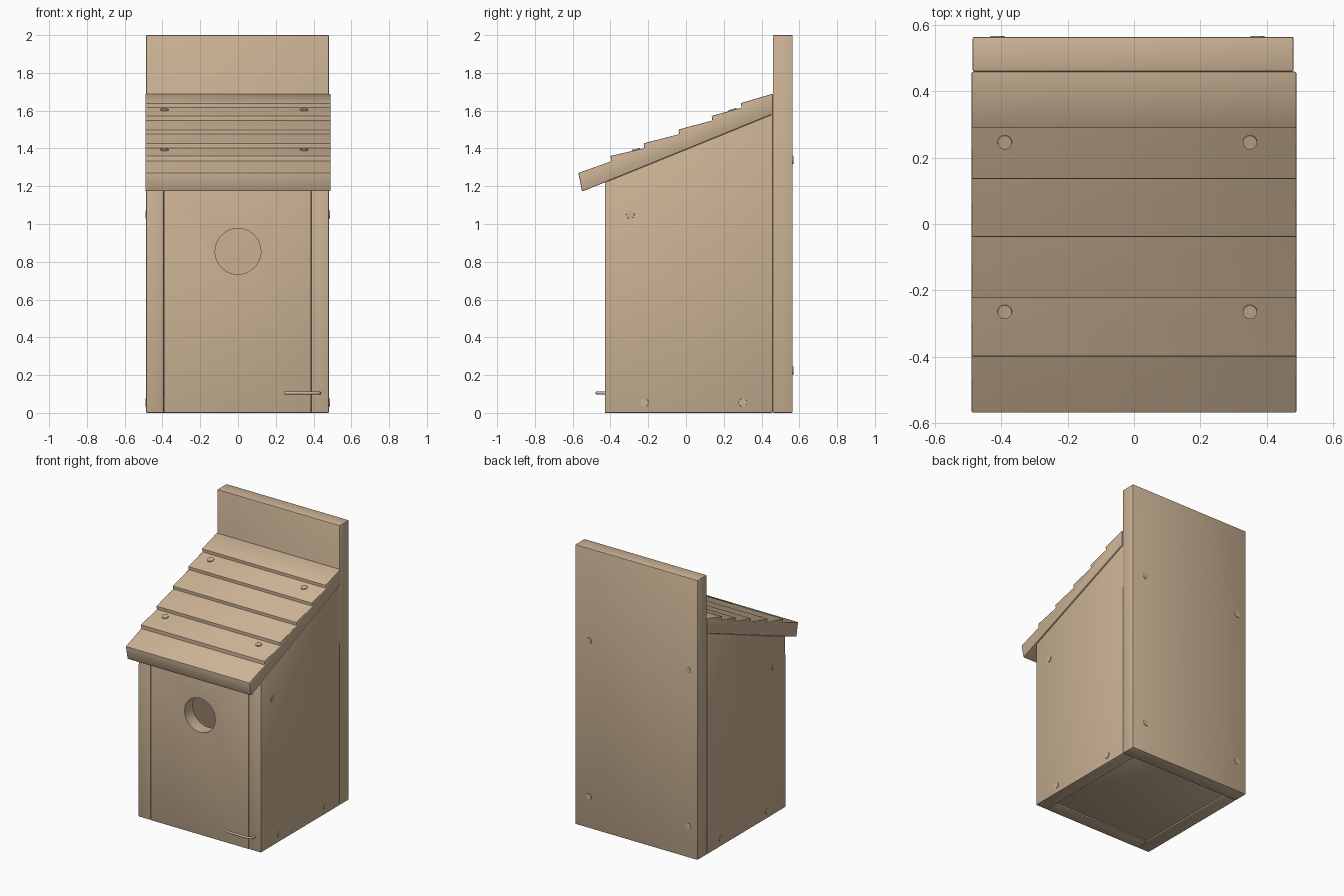
import bpy, bmesh, math
from mathutils import Vector, Matrix

if "Cube" in bpy.data.objects:
    bpy.data.objects.remove(bpy.data.objects["Cube"], do_unlink=True)

wood = bpy.data.materials.new("natural wood")
wood.use_nodes = True
COLOUR = (0.60, 0.45, 0.30, 1)
wood.diffuse_color = COLOUR
bsdf = next(n for n in wood.node_tree.nodes if n.type == "BSDF_PRINCIPLED")
bsdf.inputs["Base Color"].default_value = COLOUR
bsdf.inputs["Roughness"].default_value = 0.8


def finish(name, bm):
    bmesh.ops.recalc_face_normals(bm, faces=bm.faces)
    mesh = bpy.data.meshes.new(name)
    bm.to_mesh(mesh)
    bm.free()
    mesh.materials.append(wood)
    obj = bpy.data.objects.new(name, mesh)
    bpy.context.collection.objects.link(obj)
    return obj


def activate(obj):
    bpy.ops.object.select_all(action="DESELECT")
    obj.select_set(True)
    bpy.context.view_layer.objects.active = obj


def smooth(obj):
    activate(obj)
    bpy.ops.object.shade_smooth_by_angle(angle=math.radians(35))


def board(name, profile, x0, x1, bevel=0.006):
    """Extrude a (y, z) outline along x and soften its edges."""
    bm = bmesh.new()
    face = bm.faces.new([bm.verts.new((x0, y, z)) for y, z in profile])
    ext = bmesh.ops.extrude_face_region(bm, geom=[face])
    verts = [v for v in ext["geom"] if isinstance(v, bmesh.types.BMVert)]
    bmesh.ops.translate(bm, verts=verts, vec=(x1 - x0, 0, 0))
    obj = finish(name, bm)
    mod = obj.modifiers.new("soft edges", "BEVEL")
    mod.width, mod.segments = bevel, 2
    activate(obj)
    bpy.ops.object.modifier_apply(modifier=mod.name)
    return obj


def peg(name, pos, normal, radius=0.022, depth=0.012):
    """Short round disc centred on pos, facing along normal."""
    bm = bmesh.new()
    turn = Vector(normal).to_track_quat("Z", "Y").to_matrix().to_4x4()
    bmesh.ops.create_cone(bm, cap_ends=True, segments=32, radius1=radius, radius2=radius * 0.96,
                          depth=depth, matrix=Matrix.Translation(pos) @ turn)
    return finish(name, bm)


FRONT, BACK, WALL = -0.43, 0.46, 0.095
LEFT, RIGHT = 0.482, -0.487


def under_roof(y):
    return 1.395 + 0.406 * y


# Walls and floor
smooth(board("back_board", [(BACK, 0), (0.565, 0), (0.565, 2), (BACK, 2)], RIGHT, LEFT))
side = [(FRONT, 0), (BACK, 0), (BACK, under_roof(BACK)), (FRONT, under_roof(FRONT))]
smooth(board("right_wall", side, RIGHT, RIGHT + WALL))
smooth(board("left_wall", side, LEFT - WALL, LEFT))
inner = FRONT + WALL
smooth(board("floor", [(inner, 0.008), (BACK, 0.008), (BACK, 0.1), (inner, 0.1)],
             RIGHT + WALL, LEFT - WALL, 0.004))

# Front door with a round entrance
door = board("front_door", [(FRONT, 0), (inner, 0), (inner, under_roof(inner)), (FRONT, under_roof(FRONT))],
             RIGHT + WALL + 0.002, LEFT - WALL - 0.002, 0.004)
cutter = peg("entrance_cutter", (0, FRONT, 0.855), (0, -1, 0), 0.124, 0.4)
cutter.hide_render = True
cut = door.modifiers.new("entrance", "BOOLEAN")
cut.object, cut.solver = cutter, "EXACT"
activate(door)
bpy.ops.object.modifier_apply(modifier=cut.name)
bpy.data.objects.remove(cutter, do_unlink=True)
smooth(door)

# Stepped roof: each lap ends low and the next begins a little higher
laps = [(-0.57, 1.27), (-0.40, 1.36), (-0.225, 1.427), (-0.04, 1.50), (0.135, 1.572), (0.29, 1.64)]
ends = [(-0.396, 1.332), (-0.22, 1.402), (-0.035, 1.476), (0.14, 1.548), (0.295, 1.616), (BACK, 1.69)]
outline = [(BACK, under_roof(BACK)), (-0.55, under_roof(-0.55))]
for lap, end in zip(laps, ends):
    outline += [lap, end]
smooth(board("roof", outline, -0.49, 0.49, 0.005))

# Screw heads on the walls, back and roof
for name, x, sign in (("left", LEFT, 1), ("right", RIGHT, -1)):
    for y, z in ((-0.295, 1.05), (-0.22, 0.055), (0.30, 0.055)):
        smooth(peg(name + "_wall_screw", (x, y, z), (sign, 0, 0), depth=0.008))
for x in (-0.412, 0.373):
    for z in (0.225, 1.34):
        smooth(peg("back_screw", (x, 0.564, z), (0, 1, 0), depth=0.008))
for y, z in ((-0.265, 1.411), (0.247, 1.604)):
    for x in (-0.39, 0.35):
        # Sit each head on the lap beneath it
        i = max(k for k, lap in enumerate(laps) if lap[0] < y)
        (ya, za), (yb, zb) = laps[i], ends[i]
        slope = (zb - za) / (yb - ya)
        height = za + slope * (y - ya)
        smooth(peg("roof_screw", (x, y, height), (0, -slope, 1)))

# Bent nail that latches the door
curve = bpy.data.curves.new("door_latch", "CURVE")
curve.dimensions = "3D"
curve.bevel_depth, curve.bevel_resolution, curve.use_fill_caps = 0.008, 3, True
path = [(0.245, -0.472, 0.105), (0.41, -0.472, 0.105), (0.425, -0.466, 0.105),
        (0.432, -0.452, 0.105), (0.432, -0.40, 0.105)]
spline = curve.splines.new("POLY")
spline.points.add(len(path) - 1)
for point, co in zip(spline.points, path):
    point.co = (*co, 1)
curve.materials.append(wood)
latch = bpy.data.objects.new("door_latch", curve)
bpy.context.collection.objects.link(latch)
